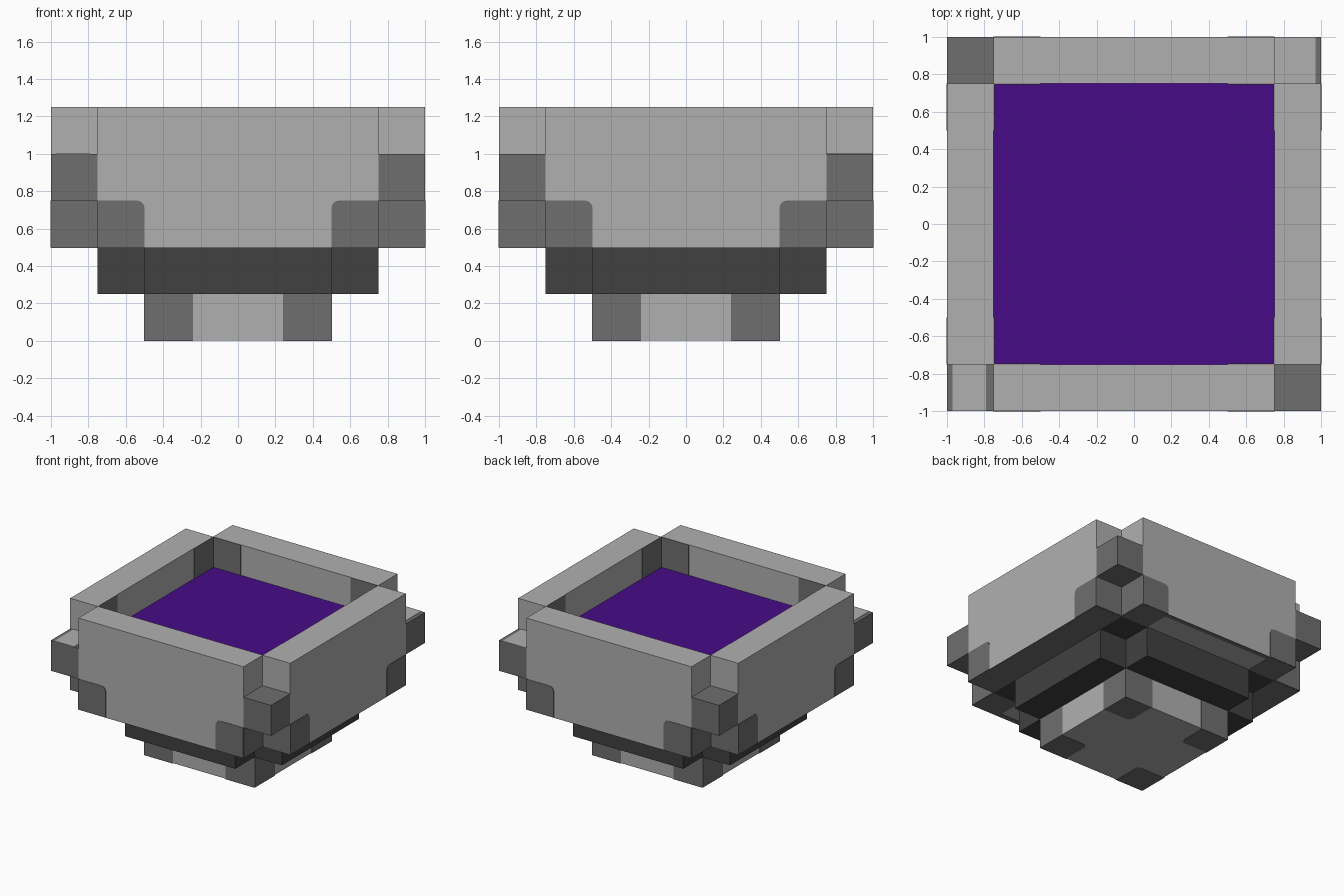
import bpy, bmesh, math
from mathutils import Vector, Matrix

cube = bpy.data.objects.get("Cube")
if cube:
    bpy.data.objects.remove(cube, do_unlink=True)


def srgb(hex_code):
    def lin(c):
        return c / 12.92 if c <= 0.04045 else ((c + 0.055) / 1.055) ** 2.4
    return [lin(int(hex_code[i:i + 2], 16) / 255) for i in (0, 2, 4)] + [1.0]


def material(name, hex_code):
    m = bpy.data.materials.new(name)
    m.use_nodes = True
    color = srgb(hex_code)
    m.diffuse_color = color
    bsdf = m.node_tree.nodes["Principled BSDF"]
    bsdf.inputs["Base Color"].default_value = color
    bsdf.inputs["Roughness"].default_value = 0.9
    return m


LIGHT = material("light stone", "b0b0b0")
DARK = material("dark stone", "6f6f6f")
BLACK = material("charcoal stone", "414141")
PURPLE = material("purple liquid", "460b87")

X, Y, Z = Vector((1, 0, 0)), Vector((0, 1, 0)), Vector((0, 0, 1))
S = 0.25        # block size
THICK = 0.003   # plate thickness


def finish(name, bm, mat):
    bmesh.ops.recalc_face_normals(bm, faces=bm.faces[:])
    me = bpy.data.meshes.new(name)
    bm.to_mesh(me)
    bm.free()
    me.materials.append(mat)
    ob = bpy.data.objects.new(name, me)
    bpy.context.collection.objects.link(ob)
    return ob


def turn(k):
    return Matrix.Rotation(k * math.pi / 2, 4, "Z")


def box(name, lo, hi, mat, k=0):
    lo, hi = Vector(lo), Vector(hi)
    bm = bmesh.new()
    bmesh.ops.create_cube(bm, size=1)
    for v in bm.verts:
        v.co = turn(k) @ ((lo + hi) / 2 + v.co * (hi - lo))
    return finish(name, bm, mat)


def plate(bm, corner, u, v, n, su=S, sv=S, r=0.0, k=0):
    """Thin plate growing from corner along u and v; r rounds the far corner."""
    pts = [(0, 0), (su, 0)]
    if r:
        for i in range(5):
            a = i * math.pi / 8
            pts.append((su - r + r * math.cos(a), sv - r + r * math.sin(a)))
    else:
        pts.append((su, sv))
    pts.append((0, sv))
    m = turn(k)
    rings = [[bm.verts.new(m @ (Vector(corner) + u * a + v * b + n * h)) for a, b in pts]
             for h in (0, THICK)]
    bm.faces.new(rings[0])
    bm.faces.new(rings[1])
    for i in range(len(pts)):
        j = (i + 1) % len(pts)
        bm.faces.new((rings[0][i], rings[0][j], rings[1][j], rings[1][i]))


# Basin: four walls and four corner blocks, one per quarter turn
sides = ("front", "left", "back", "right")
for k, side in enumerate(sides):
    box(side + "_wall", (-0.75, -1, 0.5), (0.75, -0.75, 1.25), LIGHT, k)
    box(side + "_corner_block", (0.75, -1, 0.75), (1, -0.75, 1), DARK, k)

# Liquid, floor, cross-shaped collar and foot
box("liquid", (-0.75, -0.75, 0.99), (0.75, 0.75, 1), PURPLE)
box("basin_floor", (-0.75, -0.75, 0.5), (0.75, 0.75, 0.99), BLACK)
box("collar_wide", (-0.75, -0.5, 0.25), (0.75, 0.5, 0.5), BLACK)
for k in (0, 2):
    box(sides[k] + "_collar", (-0.5, -0.75, 0.25), (0.5, -0.5, 0.5), BLACK, k)
box("foot", (-0.5, -0.5, THICK), (0.5, 0.5, 0.25), LIGHT)

# Dark corner plates on walls and foot
for k, side in enumerate(sides):
    wall, foot = bmesh.new(), bmesh.new()
    for s in (-1, 1):
        inward = X * -s
        plate(wall, (s * 0.75, -1, 0.5), inward, Z, -Y, r=0.04, k=k)        # outside
        plate(wall, (s * 0.75, -0.75, 1.25), inward, -Z, Y, k=k)            # inside
        plate(wall, (s * 0.75, -0.75, 0.5), -Y, Z, X * s, k=k)              # ends
        plate(foot, (s * 0.5, -0.5, 0), inward, Z, -Y, su=0.26, k=k)
        if k % 2 == 0:
            plate(wall, (s * 0.75, -1, 0.5), inward, Y, -Z, k=k)            # underside
    if k % 2 == 0:
        plate(wall, (-0.5, -1, 0.5), X, Y, -Z, su=1, sv=0.04, k=k)
    else:
        plate(wall, (-0.75, -1, 0.5), X, Y, -Z, su=1.5, k=k)
    plate(foot, (0.5, -0.5, THICK), -X, Y, -Z, r=0.04, k=k)
    finish(side + "_wall_patches", wall, DARK)
    finish(side + "_foot_patches", foot, DARK)

# Light tops on two opposite corner blocks
tops = bmesh.new()
plate(tops, (-0.97, -1, 1), X, Y, Z, su=0.18)
plate(tops, (0.75, 0.75, 1), X, Y, Z, su=0.22)
finish("corner_block_tops", tops, LIGHT)
